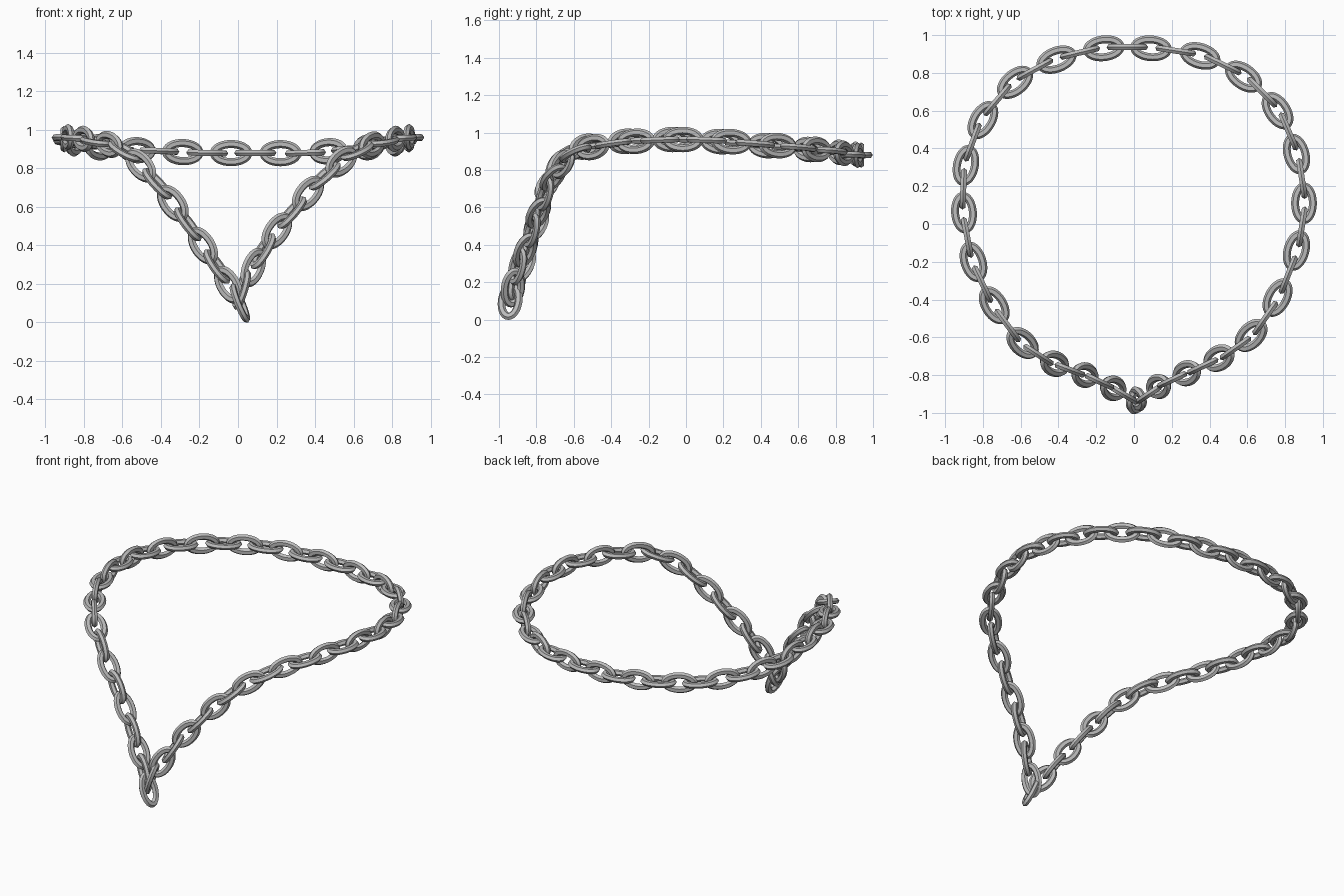
import bpy
import bmesh
from math import cos, sin, pi, radians
from mathutils import Vector, Matrix

cube = bpy.data.objects.get("Cube")
if cube:
    bpy.data.objects.remove(cube, do_unlink=True)

# Link size: outer half length, outer half width, wire radii across and through
LENGTH, WIDTH = 0.11, 0.068
WIRE, THICK = 0.021, 0.018

# Centres of every second link, from the lowest link round the loop
centres = [Vector(p) for p in (
    (.01, -.94, .1), (.13, -.86, .37), (.28, -.79, .57), (.45, -.71, .76),
    (.62, -.59, .89), (.76, -.39, .94), (.86, -.14, .96), (.9, .11, .96),
    (.86, .37, .94), (.76, .6, .92), (.58, .78, .9), (.35, .89, .88),
    (.09, .93, .88), (-.16, .93, .88), (-.41, .87, .89), (-.63, .75, .9),
    (-.8, .55, .92), (-.89, .31, .94), (-.9, .06, .96), (-.85, -.2, .96),
    (-.74, -.43, .94), (-.59, -.63, .89), (-.42, -.74, .72),
    (-.26, -.8, .51), (-.11, -.87, .29))]

steel = bpy.data.materials.new("grey steel")
steel.use_nodes = True
grey = (0.5, 0.5, 0.5, 1)
steel.diffuse_color = grey
steel.node_tree.nodes["Principled BSDF"].inputs["Base Color"].default_value = grey


def make_link_mesh(around=40, sides=6):
    """Oval ring with a six-sided wire, lying flat, long side along x."""
    bm = bmesh.new()
    a, b = LENGTH - WIRE, WIDTH - WIRE
    rings = []
    for i in range(around):
        t = 2 * pi * i / around
        outward = Vector((b * cos(t), a * sin(t), 0)).normalized()
        ring = []
        for j in range(sides):
            u = 2 * pi * j / sides
            ring.append(bm.verts.new(Vector((a * cos(t), b * sin(t), 0))
                                     + outward * WIRE * cos(u)
                                     + Vector((0, 0, THICK * sin(u)))))
        rings.append(ring)
    for i, ring in enumerate(rings):
        following = rings[(i + 1) % around]
        for j in range(sides):
            k = (j + 1) % sides
            bm.faces.new((ring[j], following[j], following[k], ring[k]))
    bmesh.ops.recalc_face_normals(bm, faces=bm.faces)
    for face in bm.faces:
        face.smooth = True
    mesh = bpy.data.meshes.new("chain_link")
    bm.to_mesh(mesh)
    bm.free()
    mesh.set_sharp_from_angle(angle=radians(35))
    mesh.materials.append(steel)
    return mesh


def place_link(name, mesh, centre, along, upright):
    """Align a link with the chain, lying flat or standing upright."""
    along = along.normalized()
    side = along.cross(Vector((0, 0, 1))).normalized()
    normal = side.cross(along)
    across = normal if upright else side
    facing = along.cross(across)
    matrix = Matrix((along, across, facing)).transposed().to_4x4()
    matrix.translation = centre
    link = bpy.data.objects.new(name, mesh)
    link.matrix_world = matrix
    bpy.context.collection.objects.link(link)


link_mesh = make_link_mesh()
count = len(centres)
for i in range(count):
    before, here = centres[i - 1], centres[i]
    after, beyond = centres[(i + 1) % count], centres[(i + 2) % count]

    # Flat link; the lowest one hangs in line with the left-hand run
    along = Vector((.08, -.02, -.2)) if i == 0 else after - before
    place_link(f"flat_link_{i + 1}", link_mesh, here, along, False)

    # Upright link halfway to the next flat one, following the curve
    middle = (here + after) / 2
    if i == 0:
        middle += Vector((.01, 0, .05))
    elif i < count - 1:
        middle += (here + after - before - beyond) / 16
    place_link(f"upright_link_{i + 1}", link_mesh, middle, after - here, True)

# Closing link, crossing the lowest one and ending the right-hand run
place_link("closing_link", link_mesh, Vector((.02, -.925, .17)),
           Vector((.06, .02, .2)), False)
